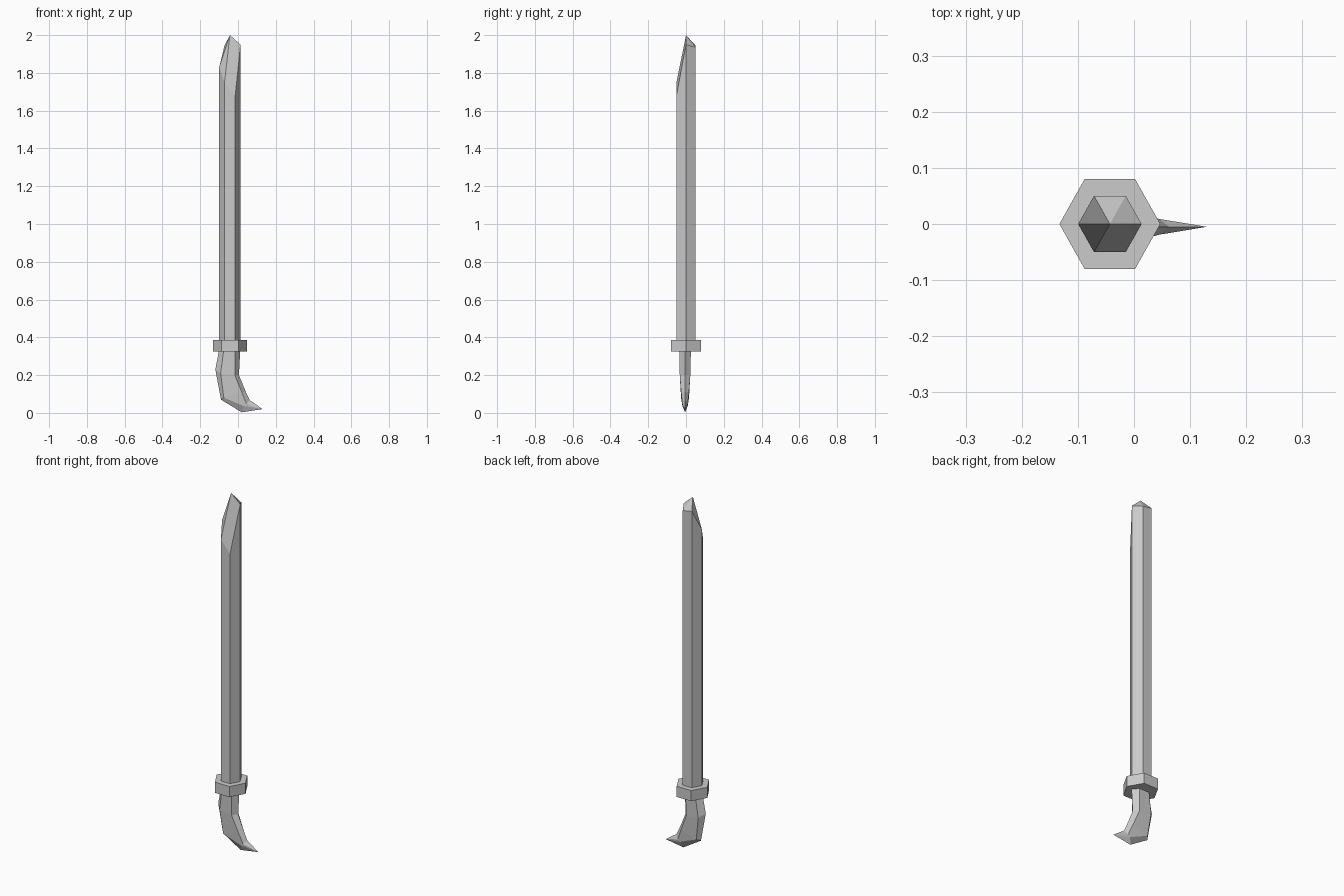
import bpy
import math

cube = bpy.data.objects.get("Cube")
if cube:
    bpy.data.objects.remove(cube, do_unlink=True)

steel = bpy.data.materials.new("grey steel")
steel.use_nodes = True
GREY = (0.6, 0.6, 0.6, 1)
steel.diffuse_color = GREY
steel.node_tree.nodes["Principled BSDF"].inputs["Base Color"].default_value = GREY

AXIS_X = -0.043


def make(name, verts, faces):
    mesh = bpy.data.meshes.new(name)
    mesh.from_pydata(verts, [], faces)
    mesh.materials.append(steel)
    obj = bpy.data.objects.new(name, mesh)
    bpy.context.collection.objects.link(obj)
    return obj


def hexagon(radius, heights):
    """Six points, counter-clockwise from +x, each with its own height."""
    return [(AXIS_X + radius * math.cos(i * math.pi / 3),
             radius * 0.89 * math.sin(i * math.pi / 3) / math.sin(math.pi / 3), z)
            for i, z in enumerate(heights)]


def bridge(rings):
    """Side quads joining consecutive six-sided rings."""
    return [(r * 6 + i, r * 6 + (i + 1) % 6, r * 6 + 6 + (i + 1) % 6, r * 6 + 6 + i)
            for r in range(rings - 1) for i in range(6)]


CAP = (5, 4, 3, 2, 1, 0)

# Blade: hexagonal bar with an obliquely cut point
blade = hexagon(0.0565, [0.35] * 6)
blade += hexagon(0.0565, [1.95, 1.935, 1.945, 1.83, 1.75, 1.68])
blade.append((AXIS_X, 0, 2.0))
point = [(6, 7, 12), (7, 8, 12), (8, 9, 12), (9, 10, 12), (10, 11, 6, 12)]
make("blade", blade, [CAP] + bridge(2) + point)

# Guard: short hexagonal collar
guard = hexagon(0.09, [0.325] * 6) + hexagon(0.09, [0.385] * 6)
make("guard", guard, [CAP] + bridge(2) + [(6, 7, 8, 9, 10, 11)])

# Grip: curved hexagonal handle tapering to a hooked spike
# Each row: inner edge, inner shoulder, outer shoulder, outer edge (x, z), half depth
rows = [
    ((0.012, 0.335), (-0.015, 0.335), (-0.075, 0.335), (-0.1, 0.335), 0.031),
    ((0.005, 0.2), (-0.017, 0.2), (-0.092, 0.21), (-0.12, 0.23), 0.028),
    ((0.042, 0.11), (0.02, 0.11), (-0.075, 0.08), (-0.09, 0.07), 0.021),
    ((0.062, 0.068), (0.045, 0.047), (0.032, 0.036), (0.02, 0.003), 0.014),
]
MID_Y = -0.005
grip = []
for a, b, c, d, half in reversed(rows):
    for (x, z), side in ((a, 0), (b, 1), (c, 1), (d, 0), (c, -1), (b, -1)):
        grip.append((x, MID_Y + side * half, z))
tip = len(grip)
grip.append((0.13, MID_Y, 0.02))
spike = [((i + 1) % 6, i, tip) for i in range(6)]
make("grip", grip, spike + bridge(4) + [(18, 19, 20, 21, 22, 23)])
